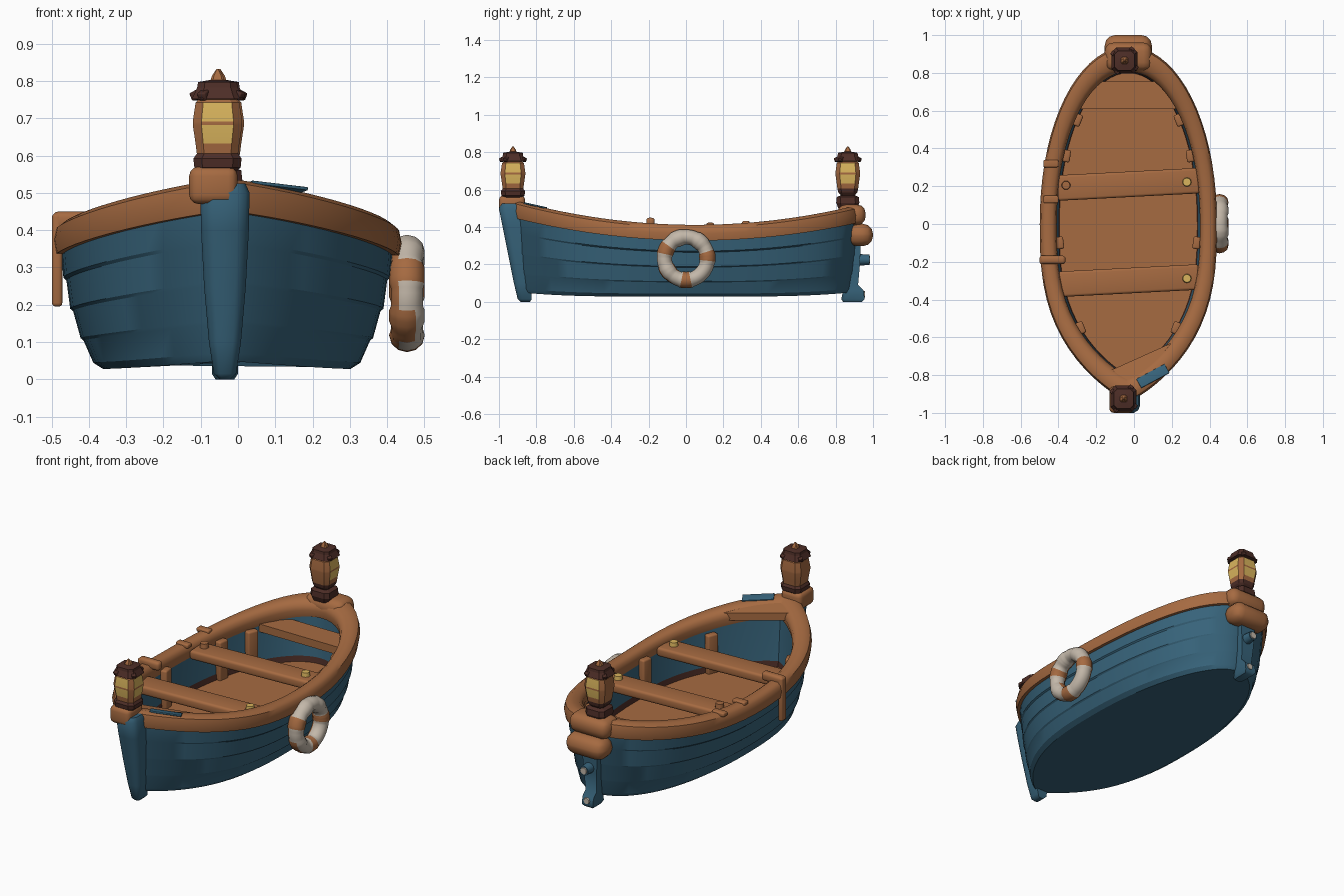
import bpy, bmesh, math
from math import sin, cos, pi, radians
from mathutils import Vector, Matrix

cube = bpy.data.objects.get("Cube")
if cube:
    bpy.data.objects.remove(cube, do_unlink=True)


def material(name, color):
    m = bpy.data.materials.new(name)
    m.use_nodes = True
    m.diffuse_color = (*color, 1)
    bsdf = next(n for n in m.node_tree.nodes if n.type == 'BSDF_PRINCIPLED')
    bsdf.inputs["Base Color"].default_value = (*color, 1)
    return m


BLUE = material("blue paint", (0.038, 0.125, 0.195))
WOOD = material("warm wood", (0.38, 0.145, 0.053))
DARK = material("dark brown metal", (0.075, 0.027, 0.02))
GLOW = material("lamp yellow", (0.70, 0.46, 0.11))
CREAM = material("cream canvas", (0.55, 0.48, 0.40))

CX = -0.03      # centre line of the boat
N = 72          # points round the hull outline


def finish(name, bm, mats, angle=35):
    bmesh.ops.recalc_face_normals(bm, faces=bm.faces)
    me = bpy.data.meshes.new(name)
    bm.to_mesh(me)
    bm.free()
    for m in mats:
        me.materials.append(m)
    ob = bpy.data.objects.new(name, me)
    bpy.context.collection.objects.link(ob)
    bpy.ops.object.select_all(action='DESELECT')
    ob.select_set(True)
    bpy.context.view_layer.objects.active = ob
    bpy.ops.object.shade_smooth_by_angle(angle=radians(angle))
    return ob


def sheer(y):
    return 0.412 + 0.126 * ((y - 0.05) / 0.95) ** 2


def fullness(t):
    """Relative half width at t, pointed at the bow and round at the stern."""
    a = min(abs(t), 1)
    return (1 - a ** 2.8) ** 0.85 if t < 0 else (1 - a ** 2.1) ** 0.5


def outline(w, length, height):
    pts = []
    for i in range(N):
        a = 2 * pi * i / N
        t = sin(a)
        x = math.copysign(w * fullness(t), cos(a))
        pts.append(Vector((CX + x, length * t, height(length * t))))
    return pts


def loft(bm, rings, caps=True, closed=False):
    """Skin rings of points and return the end caps."""
    vs = [[bm.verts.new(p) for p in r] for r in rings]
    n = len(vs[0])
    pairs = list(zip(vs, vs[1:])) + ([(vs[-1], vs[0])] if closed else [])
    for a, b in pairs:
        for i in range(n):
            j = (i + 1) % n
            bm.faces.new((a[i], a[j], b[j], b[i]))
    return [bm.faces.new(vs[0]), bm.faces.new(vs[-1])] if caps else []


def block(name, loc, size, mat, bevel=0.012, rot=(0, 0, 0)):
    bm = bmesh.new()
    bmesh.ops.create_cube(bm, size=1)
    bmesh.ops.scale(bm, vec=size, verts=bm.verts)
    bmesh.ops.bevel(bm, geom=bm.edges[:], offset=bevel, segments=3,
                    profile=0.5, affect='EDGES')
    ob = finish(name, bm, [mat])
    ob.location = loc
    ob.rotation_euler = [radians(r) for r in rot]
    return ob


def post(name, stations, mat):
    """Upright timber from stations of z, front y, back y and half width."""
    bm = bmesh.new()
    rings = []
    for z, y0, y1, h in stations:
        c, r = (y0 + y1) / 2, (y1 - y0) / 2
        rings.append([(CX - 0.005 + h * sx, c + r * sy, z) for sx, sy in
                      ((-1, -.3), (-.85, -.75), (-.5, -1), (.5, -1), (.85, -.75),
                       (1, -.3), (1, 1), (-1, 1))])
    loft(bm, rings)
    return finish(name, bm, [mat], 55)


def peg(name, loc, r, depth, mat, axis='Z'):
    bm = bmesh.new()
    bmesh.ops.create_cone(bm, cap_ends=True, segments=12, radius1=r, radius2=r * 0.85, depth=depth)
    if axis == 'Y':
        bmesh.ops.rotate(bm, matrix=Matrix.Rotation(-pi / 2, 3, 'X'), verts=bm.verts)
    ob = finish(name, bm, [mat])
    ob.location = loc
    return ob


def slab(name, y0, y1, w, length, height, thick, mat, cut=None):
    """Board that follows the hull outline between two stations."""
    bm = bmesh.new()
    ys = [y0 + (y1 - y0) * i / 12 for i in range(13)]
    side = [(w * fullness(y / length) + 0.005, y) for y in ys]
    plan = [(CX + x, y) for x, y in side] + [(CX - x, y) for x, y in reversed(side)]
    loft(bm, [[(x, y, height(y) - d) for x, y in plan] for d in (thick, 0)])
    if cut:
        geom = bm.verts[:] + bm.edges[:] + bm.faces[:]
        bmesh.ops.bisect_plane(bm, geom=geom, plane_co=cut[0], plane_no=cut[1], clear_outer=True)
        bmesh.ops.holes_fill(bm, edges=bm.edges[:])
    return finish(name, bm, [mat])


# Hull: overlapping planks outside, plain wall inside, wooden floor
def hull_z(f):
    def z(y):
        low = 0.028 + 0.025 * (y / 0.9) ** 4
        return low + f * (sheer(y) - 0.055 - low)
    return z


bm = bmesh.new()
planks = [(0, .332), (.05, .358), (.23, .384), (.25, .392), (.47, .412),
          (.49, .420), (.72, .430), (.74, .438), (1, .446)]
rings = [outline(w, 0.925 - 0.5 * (0.46 - w), hull_z(f)) for f, w in planks]
rings.append(outline(0.39, 0.825, hull_z(1)))
rings.append(outline(0.370, 0.805, lambda y: 0.18))
rings.append(outline(0.365, 0.80, lambda y: 0.148))
caps = loft(bm, rings)
caps[1].material_index = 1
bm.faces.ensure_lookup_table()
for f in bm.faces[(len(rings) - 2) * N:(len(rings) - 1) * N]:
    f.material_index = 2        # dark strip along the floor
finish("hull", bm, [BLUE, WOOD, DARK], 25)

# Rail round the top edge
section = [(.002, -.084), (-.004, -.047), (.003, -.015), (.022, 0), (.062, 0),
           (.08, -.014), (.086, -.04), (.08, -.078)]
bm = bmesh.new()
loft(bm, [outline(0.465 - d, 0.935 - 1.5 * d, lambda y, k=dz: sheer(y) + k * (1 + 0.15 * y * y))
          for d, dz in section], caps=False, closed=True)
finish("rail", bm, [WOOD], 40)

# Bow deck with slanted edge, painted patch, stern seat
slab("bow_deck", -0.88, -0.62, 0.42, 0.90, lambda y: sheer(y) - 0.01, 0.045, WOOD,
     ((0.02, -0.71, 0.4), (-0.45, 1, 0)))
block("deck_patch", (0.10, -0.805, 0.515), (0.17, 0.055, 0.009), BLUE, 0.002, (-11, 6, 28))
slab("stern_seat", 0.61, 0.755, 0.385, 0.825, lambda y: 0.385, 0.045, WOOD)

# Cross seats with knobs
for i, y in enumerate((-0.30, 0.21)):
    block(f"cross_seat_{i}", (CX, y, 0.361), (0.75, 0.135, 0.052), WOOD, 0.014, (0, 0, 3))
    peg(f"seat_knob_{i}", (0.28, y + 0.012, 0.395), 0.025, 0.03, GLOW)
peg("wood_knob", (-0.36, 0.205, 0.395), 0.025, 0.035, WOOD)

# Ribs against the inner wall
for side in (-1, 1):
    for y in (-0.55, -0.1, 0.36, 0.55):
        x = 0.375 * fullness(y / 0.81) - 0.012
        turn = side * math.copysign(22 if abs(y) > 0.5 else 8, y)
        block("inner_rib", (CX + side * x, y, 0.25), (0.04, 0.065, 0.24), WOOD, 0.01, (0, 0, turn))

# Strap over the rail and small rail battens
block("rail_strap_outer", (-0.485, -0.19, 0.32), (0.028, 0.045, 0.25), WOOD, 0.01)
block("rail_strap_top", (-0.43, -0.19, 0.425), (0.135, 0.045, 0.05), WOOD, 0.016)
for y in (0.13, 0.32):
    block("rail_batten", (-0.44, y, sheer(y) - 0.002), (0.08, 0.04, 0.025), WOOD, 0.008)

# Stem, stern post and stern fittings
post("stem", [(0, -.885, -.835, .015), (.015, -.90, -.825, .03), (.1, -.92, -.83, .043),
              (.25, -.95, -.85, .056), (.4, -.98, -.88, .064), (.50, -1.0, -.90, .066),
              (.525, -.985, -.91, .055)], BLUE)
post("stern_post", [(0, .84, .94, .025), (.015, .83, .955, .035), (.06, .84, .95, .035),
                    (.09, .84, .92, .035), (.2, .84, .93, .042), (.35, .85, .935, .05)], BLUE)
peg("stern_peg", (CX, 0.945, 0.225), 0.032, 0.07, BLUE, 'Y')
peg("stern_peg_tip", (CX, 0.98, 0.225), 0.022, 0.01, CREAM, 'Y')
peg("stern_foot_tip", (CX, 0.953, 0.04), 0.02, 0.01, CREAM, 'Y')
block("stern_cap", (CX, 0.885, 0.465), (0.25, 0.15, 0.11), WOOD, 0.045)
block("stern_bumper", (CX, 0.93, 0.358), (0.25, 0.14, 0.12), WOOD, 0.055)
block("bow_cap", (-0.066, -0.93, 0.52), (0.13, 0.14, 0.10), WOOD, 0.025)


# Lanterns: eight sides, wide ones hold the panes
def lantern(name, x, y, foot, lit):
    body = [(.066, .605, 0), (.070, .632, 2), (.079, .682, 0), (.079, .691, 2),
            (.070, .742, 0), (.060, .75, 1), (.082, .752, 1), (.074, .766, 1), (.065, .782, 1),
            (.062, .797, 1), (.022, .803, 0), (.017, .815, 0), (.003, .832, 0)]
    prof = foot + body
    angles = [radians(q * 90 + s) for q in range(4) for s in (-33, 33)]
    bm = bmesh.new()
    loft(bm, [[(r * cos(a), r * sin(a), z) for a in angles] for r, z, _ in prof])
    bm.faces.ensure_lookup_table()
    for k, (_, _, kind) in enumerate(prof[:-1]):
        for i in range(8):
            f = bm.faces[k * 8 + i]
            c = f.calc_center_median()
            out = Vector((c.x, c.y)).normalized()
            glows = kind == 2 and any(out.dot(Vector(d)) > 0.95 for d in lit)
            f.material_index = 2 if glows else kind % 2
    ob = finish(name, bm, [WOOD, DARK, GLOW], 15)
    ob.location = (x, y, 0)
    # Ragged roof tips at the corners
    for a in angles[::2]:
        block(name + "_roof_tip", (x + .068 * cos(a), y + .068 * sin(a), .762),
              (.025, .025, .022), DARK, 0.004, (0, 25, math.degrees(a)))


lantern("bow_lantern", -0.055, -0.925, [(.05, .55, 1), (.074, .568, 1), (.077, .592, 1)],
        [(0, -1), (1, 0)])
lantern("stern_lantern", -0.05, 0.865,
        [(.06, .50, 1), (.074, .53, 1), (.07, .56, 1), (.045, .57, 1), (.06, .585, 1)],
        [(0, 1), (1, 0)])


# Life ring hung on the side, with wooden bands and a wooden back
def near(deg, centres):
    return min(abs((deg - b + 180) % 360 - 180) for b in centres)


BANDS = (5, 156, 270)
bm = bmesh.new()
SEG = 60
rings = []
for i in range(SEG):
    a = 2 * pi * i / SEG
    r = 0.044 if near(math.degrees(a), BANDS + (50, 110, 215)) < 13 else 0.040
    rings.append([(r * 1.08 * cos(b), (0.115 + r * sin(b)) * cos(a), (0.115 + r * sin(b)) * sin(a))
                  for b in (2 * pi * j / 12 for j in range(12))])
loft(bm, rings, caps=False, closed=True)
for f in bm.faces:
    c = f.calc_center_median()
    deg = math.degrees(math.atan2(c.z, c.y))
    lower = near(deg, [218]) < 20 and c.x < 0.02
    if near(deg, BANDS) < 13 or lower or c.x < -0.012:
        f.material_index = 1
ring = finish("life_ring", bm, [CREAM, WOOD], 40)
ring.location = (0.453, 0, 0.232)
